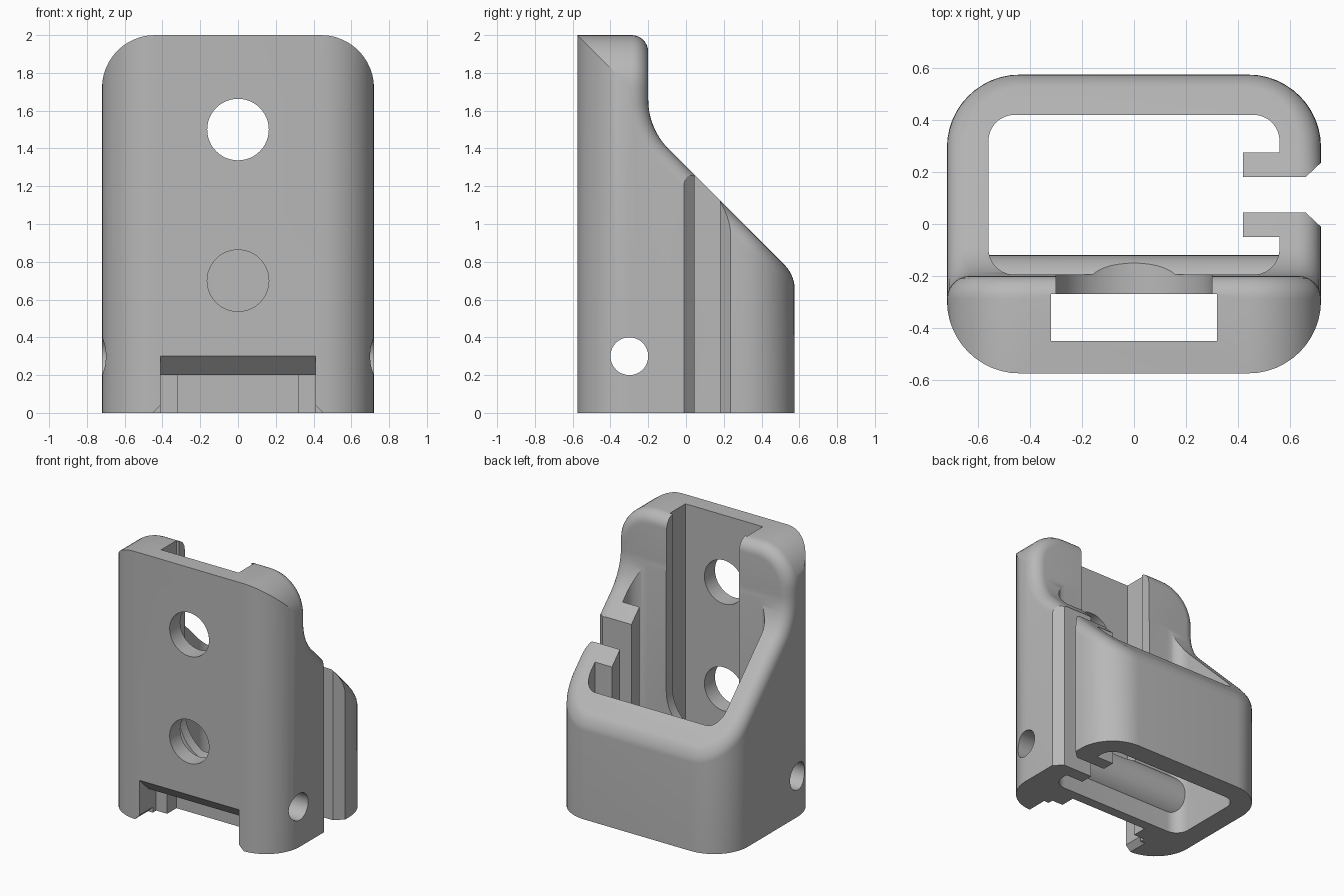
import bpy, bmesh
from math import sin, cos, radians, pi

cube = bpy.data.objects.get("Cube")
if cube:
    bpy.data.objects.remove(cube)

grey = bpy.data.materials.new("matte_grey")
grey.use_nodes = True
grey.diffuse_color = (0.48, 0.48, 0.48, 1)
grey.node_tree.nodes["Principled BSDF"].inputs["Base Color"].default_value = (0.48, 0.48, 0.48, 1)


def arc(cu, cv, r, start, end, n=12):
    """Points along an arc, angles in degrees."""
    angles = [radians(start + (end - start) * i / n) for i in range(n + 1)]
    return [(cu + r * cos(a), cv + r * sin(a)) for a in angles]


def circle(cu, cv, r, n=48):
    return arc(cu, cv, r, 0, 360, n)[:-1]


def rounded_rect(u0, u1, v0, v1, r, n=12):
    return (arc(u1 - r, v1 - r, r, 0, 90, n) + arc(u0 + r, v1 - r, r, 90, 180, n)
            + arc(u0 + r, v0 + r, r, 180, 270, n) + arc(u1 - r, v0 + r, r, 270, 360, n))


def rect(u0, u1, v0, v1):
    return [(u0, v0), (u1, v0), (u1, v1), (u0, v1)]


def prism(name, points, axis, low, high):
    """Extrude a 2D outline along an axis: x takes (y, z), y takes (x, z), z takes (x, y)."""
    place = {"x": lambda u, v: (low, u, v),
             "y": lambda u, v: (u, low, v),
             "z": lambda u, v: (u, v, low)}[axis]
    bm = bmesh.new()
    face = bm.faces.new([bm.verts.new(place(u, v)) for u, v in points])
    grown = bmesh.ops.extrude_face_region(bm, geom=[face])["geom"]
    shift = [(high - low) * (axis == a) for a in "xyz"]
    bmesh.ops.translate(bm, vec=shift, verts=[g for g in grown if isinstance(g, bmesh.types.BMVert)])
    bmesh.ops.recalc_face_normals(bm, faces=bm.faces)
    mesh = bpy.data.meshes.new(name)
    bm.to_mesh(mesh)
    bm.free()
    mesh.materials.append(grey)
    obj = bpy.data.objects.new(name, mesh)
    bpy.context.collection.objects.link(obj)
    return obj


def combine(target, tool, operation="DIFFERENCE"):
    """Apply a boolean and remove the tool."""
    mod = target.modifiers.new("combine", "BOOLEAN")
    mod.operation = operation
    mod.solver = "EXACT"
    mod.object = tool
    bpy.context.view_layer.objects.active = target
    bpy.ops.object.modifier_apply(modifier=mod.name)
    bpy.data.objects.remove(tool)


# Outer block with rounded upright corners
W, D, R = 0.72, 0.575, 0.28
body = prism("holder_body", rounded_rect(-W, W, -D, D, R), "z", 0, 2)

# Rounded upper corners
for side in (-1, 1):
    corner = [(0.8, 2 - R)] + arc(W - R, 2 - R, R, 0, 90) + [(W - R, 2.1), (0.8, 2.1)]
    combine(body, prism("corner_cutter", [(side * u, v) for u, v in corner], "y", -1, 1))

# Sloping back: upright wall, concave sweep, then a straight slope
slope = ([(-0.2, 2.2)] + arc(0.175, 1.66, 0.375, 180, 225, 14)
         + [(0.8, 0.505), (0.8, 2.2)])
combine(body, prism("slope_cutter", slope, "x", -1, 1))

# Soft fillet around the rim of the sloping back
bm = bmesh.new()
bm.from_mesh(body.data)
bmesh.ops.remove_doubles(bm, verts=bm.verts, dist=0.0001)
rim = []
for edge in bm.edges:
    mid = (edge.verts[0].co + edge.verts[1].co) / 2
    if (len(edge.link_faces) == 2 and edge.calc_face_angle() > radians(25)
            and mid.z > 0.01 and mid.y > -0.21):
        rim.append(edge)
bmesh.ops.bevel(bm, geom=rim, offset=0.125, offset_type="WIDTH", segments=7,
                profile=0.5, affect="EDGES", clamp_overlap=False)
bm.to_mesh(body.data)
bm.free()

# Main pocket, leaving an inward lip for the side slot
pocket = prism("pocket_cutter", rounded_rect(-0.56, 0.56, -0.195, 0.42, 0.1), "z", -0.1, 2.3)
combine(pocket, prism("lip", rect(0.42, 0.7, -0.05, 0.275), "z", -0.2, 2.4))
combine(body, pocket)

# Side slot with chamfered mouth
slot = [(0.4, 0.045), (0.66, 0.045), (0.74, -0.03), (0.74, 0.255), (0.66, 0.18), (0.4, 0.18)]
combine(body, prism("slot_cutter", slot, "z", -0.1, 2.3))

# Round boss that carries the cross pin
combine(body, prism("pin_boss", circle(-0.3, 0.3, 0.18, 64), "x", -0.6, 0.6), "UNION")

# Vertical channel and its round-ended opening into the pocket
combine(body, prism("channel_cutter", rect(-0.32, 0.32, -0.45, -0.27), "z", -0.1, 2.3))
opening = arc(0, 0.7, 0.3, 180, 360, 32) + [(0.3, 2.3), (-0.3, 2.3)]
combine(body, prism("opening_cutter", opening, "y", -0.3, -0.08))

# Front screw holes and the cross pin hole
for height in (0.7, 1.5):
    combine(body, prism("screw_cutter", circle(0, height, 0.163), "y", -1, -0.4))
combine(body, prism("pin_cutter", circle(-0.3, 0.3, 0.1), "x", -1, 1))

# Front notch with a sloping ceiling and flared foot
notch = [(-0.65, -0.1), (-0.65, 0.375), (-0.475, 0.2), (-0.38, 0.2), (-0.38, -0.1)]
combine(body, prism("notch_cutter", notch, "x", -0.41, 0.41))
flare = [(-0.55, -0.1), (0.55, -0.1), (0.4, 0.05), (-0.4, 0.05)]
combine(body, prism("flare_cutter", flare, "y", -0.65, -0.42))

# Smooth curves, crisp edges
bpy.ops.object.select_all(action="DESELECT")
body.select_set(True)
bpy.context.view_layer.objects.active = body
bpy.ops.object.shade_smooth_by_angle(angle=radians(25))
